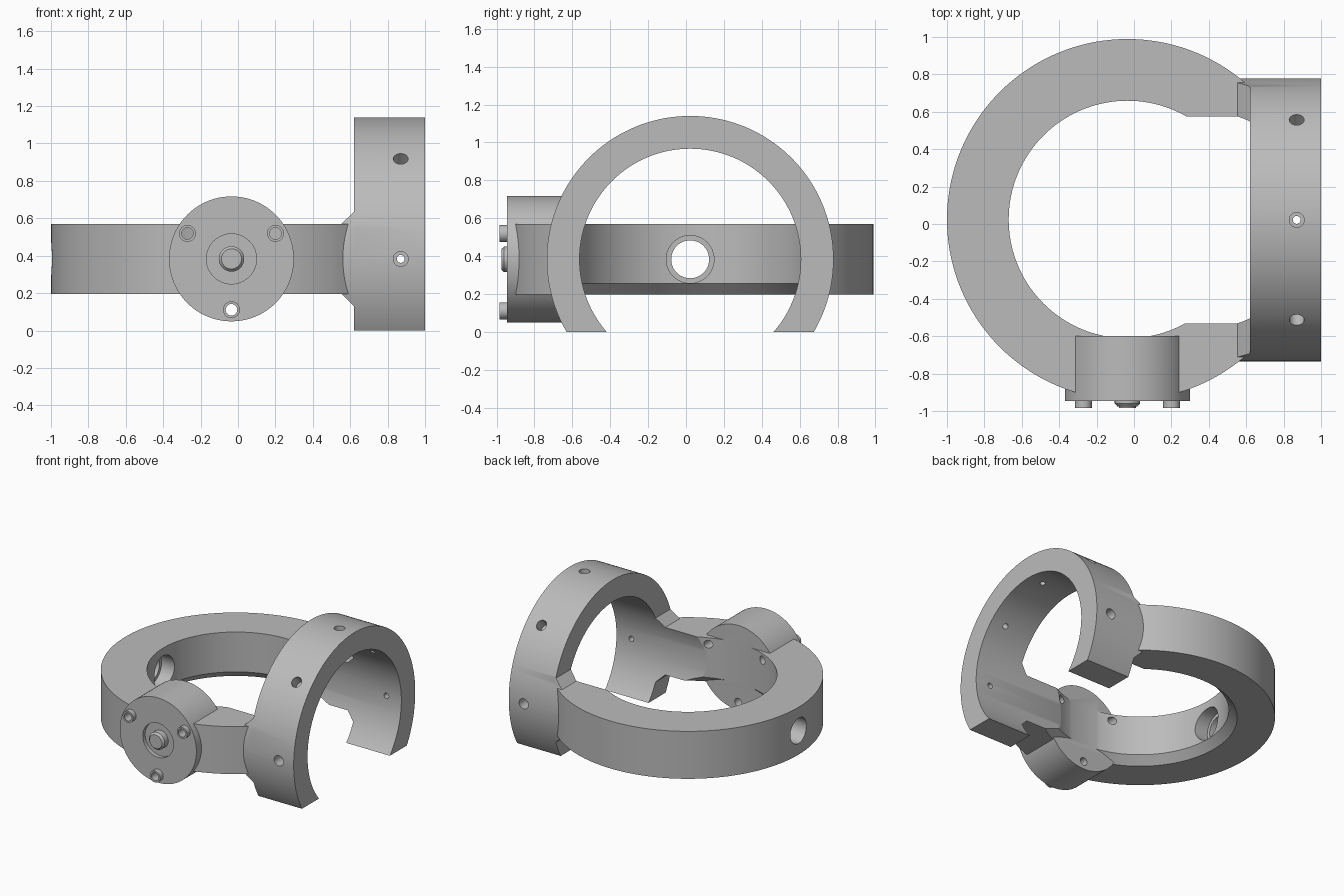
import bpy, bmesh, math
from mathutils import Vector, Matrix

cube = bpy.data.objects.get("Cube")
if cube:
    bpy.data.objects.remove(cube, do_unlink=True)

grey = bpy.data.materials.new("plain_grey")
grey.use_nodes = True
COLOUR = (0.5, 0.5, 0.5, 1)
grey.diffuse_color = COLOUR
grey.node_tree.nodes["Principled BSDF"].inputs["Base Color"].default_value = COLOUR

CX, CY, CZ = -0.035, 0.022, 0.383     # shared axis positions
RING_OUT, RING_IN = 0.965, 0.635
ARCH_OUT, ARCH_IN = 0.757, 0.584
HALF = 0.187                          # half the ring height


def add(name, bm):
    bmesh.ops.recalc_face_normals(bm, faces=bm.faces)
    mesh = bpy.data.meshes.new(name)
    bm.to_mesh(mesh)
    bm.free()
    mesh.materials.append(grey)
    obj = bpy.data.objects.new(name, mesh)
    bpy.context.collection.objects.link(obj)
    return obj


def rod(name, start, end, r1, r2=None, sides=32):
    """Cylinder or cone between two points."""
    a, b = Vector(start), Vector(end)
    d = b - a
    mat = Matrix.Translation((a + b) / 2) @ d.to_track_quat("Z", "Y").to_matrix().to_4x4()
    bm = bmesh.new()
    bmesh.ops.create_cone(bm, cap_ends=True, segments=sides, radius1=r1,
                          radius2=r1 if r2 is None else r2, depth=d.length, matrix=mat)
    return add(name, bm)


def prism(name, outline, y0, y1):
    """Extrude an x-z outline along y."""
    bm = bmesh.new()
    face = bm.faces.new([bm.verts.new((x, y0, z)) for x, z in outline])
    out = bmesh.ops.extrude_face_region(bm, geom=[face])
    verts = [g for g in out["geom"] if isinstance(g, bmesh.types.BMVert)]
    bmesh.ops.translate(bm, verts=verts, vec=(0, y1 - y0, 0))
    return add(name, bm)


def lathe(name, profile, centre, steps=144):
    """Closed r-z profile turned about a vertical axis."""
    bm = bmesh.new()
    rows = [[bm.verts.new((centre[0] + r * math.cos(t), centre[1] + r * math.sin(t), z))
             for r, z in profile]
            for t in (2 * math.pi * i / steps for i in range(steps))]
    n = len(profile)
    for i in range(steps):
        a, b = rows[i], rows[(i + 1) % steps]
        for j in range(n):
            k = (j + 1) % n
            bm.faces.new((a[j], b[j], b[k], a[k]))
    return add(name, bm)


def boolean(target, tool, operation):
    tool.hide_render = True
    mod = target.modifiers.new("cut", "BOOLEAN")
    mod.operation, mod.object, mod.solver = operation, tool, "EXACT"
    bpy.context.view_layer.objects.active = target
    bpy.ops.object.modifier_apply(modifier=mod.name)
    bpy.data.objects.remove(tool, do_unlink=True)


# Horizontal ring with a chamfered lower inside edge
low, high = CZ - HALF, CZ + HALF
body = lathe("ring_and_arch_frame",
             [(RING_OUT, low), (RING_OUT, high), (RING_IN, high),
              (RING_IN, low + 0.06), (RING_IN + 0.06, low)], (CX, CY + 0.002))

# Upright arch disc, and the flares that join it to the ring
boolean(body, rod("arch", (0.62, CY, CZ), (1, CY, CZ), ARCH_OUT, sides=144), "UNION")
flare = rod("flare", (0.5, CY, CZ), (0.7, CY, CZ), ARCH_OUT, sides=144)
wedge = prism("wedge", [(0.553, low), (0.63, low - 0.075), (0.63, high + 0.075),
                        (0.553, high)], -1, 1)
boolean(flare, wedge, "INTERSECT")
boolean(body, flare, "UNION")

# Arch bore runs on through the arms; legs are trimmed level with the ground
boolean(body, rod("bore", (0.1, CY, CZ), (1.2, CY, CZ), ARCH_IN, sides=144), "DIFFERENCE")
boolean(body, prism("ground_trim", [(0.3, -1), (1.2, -1), (1.2, 0), (0.3, 0)], -1, 1),
        "DIFFERENCE")

# Round mount on the front with a shallow recess and centre button
FRONT = -0.945
boolean(body, rod("mount", (CX, FRONT, CZ), (CX, -0.6, CZ), 0.334, sides=96), "UNION")
boolean(body, rod("recess", (CX, FRONT - 0.1, CZ), (CX, FRONT + 0.03, CZ), 0.134, sides=48),
        "DIFFERENCE")
rod("button_base", (CX, FRONT + 0.04, CZ), (CX, -0.96, CZ), 0.068)
rod("button_cap", (CX, -0.96, CZ), (CX, -0.975, CZ), 0.068, 0.054)

# Three hollow bosses, bored right through the mount
for deg in (30, 150, 270):
    x = CX + 0.272 * math.cos(math.radians(deg))
    z = CZ + 0.272 * math.sin(math.radians(deg))
    boolean(body, rod("boss", (x, -0.985, z), (x, -0.9, z), 0.045), "UNION")
    boolean(body, rod("boss_hole", (x, -1.1, z), (x, -0.4, z), 0.031), "DIFFERENCE")

# Stepped hole through the far side of the ring
boolean(body, rod("side_hole", (-1.1, CY, CZ), (-0.5, CY, CZ), 0.1, sides=48), "DIFFERENCE")
boolean(body, rod("side_step", (-0.77, CY, CZ), (-0.5, CY, CZ), 0.126, sides=48), "DIFFERENCE")

# Counterbored holes round the arch
for deg in range(0, 181, 45):
    out = Vector((0, math.cos(math.radians(deg)), math.sin(math.radians(deg))))
    mid = Vector((0.87, CY, CZ))
    boolean(body, rod("pin_hole", mid + out * 0.5, mid + out * 0.9, 0.021), "DIFFERENCE")
    boolean(body, rod("pin_seat", mid + out * 0.67, mid + out * 0.9, 0.04), "DIFFERENCE")

# Smooth curved faces, keep edges crisp
bpy.ops.object.select_all(action="DESELECT")
for obj in bpy.context.collection.objects:
    if obj.type == "MESH" and grey.name in obj.data.materials:
        obj.select_set(True)
        bpy.context.view_layer.objects.active = obj
bpy.ops.object.shade_smooth_by_angle(angle=math.radians(25))
